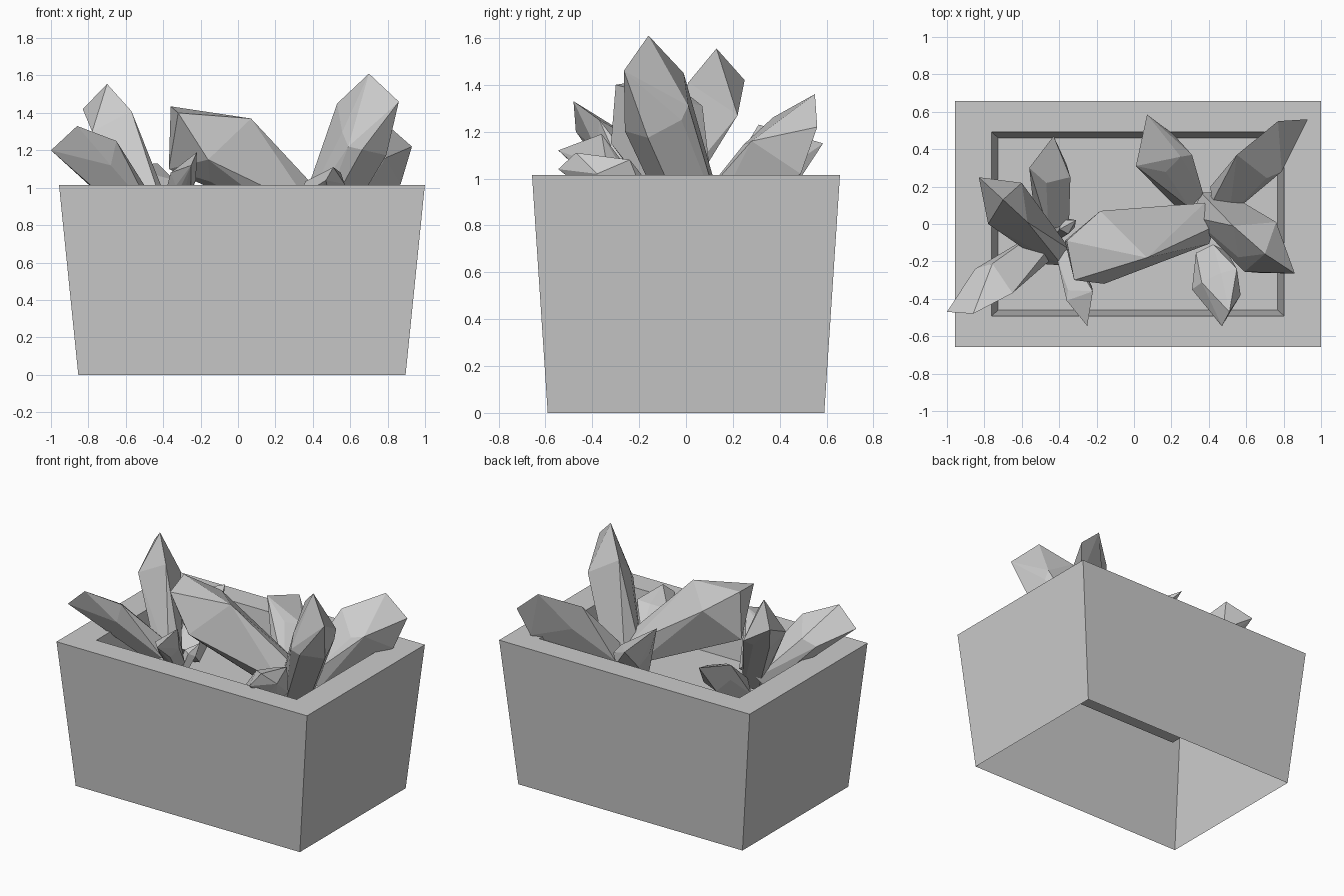
import bpy, bmesh, math
from mathutils import Vector

cube = bpy.data.objects.get("Cube")
if cube:
    bpy.data.objects.remove(cube, do_unlink=True)

stone = bpy.data.materials.new("stone grey")
stone.use_nodes = True
GREY = (0.6, 0.6, 0.6, 1)
stone.diffuse_color = GREY
stone.node_tree.nodes["Principled BSDF"].inputs["Base Color"].default_value = GREY


def finish(name, bm):
    bmesh.ops.recalc_face_normals(bm, faces=bm.faces)
    mesh = bpy.data.meshes.new(name)
    bm.to_mesh(mesh)
    bm.free()
    mesh.materials.append(stone)
    bpy.context.collection.objects.link(bpy.data.objects.new(name, mesh))


def planter():
    """Tapered box, open underneath, with a thick rim and a sunken tray."""
    bm = bmesh.new()
    rings = []
    # half width, half depth, height: foot, rim outside, rim inside, tray floor
    for hx, hy, z in ((0.875, 0.59, 0), (0.978, 0.657, 1.015),
                      (0.782, 0.492, 1.015), (0.747, 0.46, 0.73)):
        rings.append([bm.verts.new((0.021 + sx * hx, sy * hy, z))
                      for sx, sy in ((-1, -1), (1, -1), (1, 1), (-1, 1))])
    for low, high in zip(rings, rings[1:]):
        for i in range(4):
            j = (i + 1) % 4
            bm.faces.new((low[i], low[j], high[j], high[i]))
    bm.faces.new(rings[-1])
    finish("planter_box", bm)


def crystal(name, base, r0, shoulder, r1, *corners):
    """Cut stone: a five-sided shaft, widened by shoulder corners and tips."""
    base, shoulder = Vector(base), Vector(shoulder)
    turn = (shoulder - base).to_track_quat('Z', 'Y')
    bm = bmesh.new()
    for centre, r in ((base, r0), (shoulder, r1)):
        for i in range(5):
            a = math.tau * i / 5
            bm.verts.new(centre + turn @ Vector((r * math.cos(a), r * math.sin(a), 0)))
    for corner in corners:
        bm.verts.new(corner)
    hull = bmesh.ops.convex_hull(bm, input=bm.verts)
    loose = {v for v in hull["geom_interior"] if isinstance(v, bmesh.types.BMVert)}
    bmesh.ops.delete(bm, geom=list(loose), context='VERTS')
    bmesh.ops.dissolve_limit(bm, angle_limit=math.radians(4),
                             verts=bm.verts, edges=bm.edges)
    finish(name, bm)


planter()
# Tall crystals
crystal("tall_left_crystal", (0.41, 0.08, 0.76), 0.12, (0.68, -0.13, 1.25), 0.14,
        (0.7, -0.16, 1.61), (0.86, -0.265, 1.46), (0.53, -0.01, 1.45),
        (0.76, 0.01, 1.31), (0.59, -0.255, 1.22))
crystal("tall_right_crystal", (-0.41, -0.16, 0.8), 0.08, (-0.68, 0.11, 1.28), 0.09,
        (-0.7, 0.13, 1.555), (-0.83, 0.25, 1.42), (-0.57, 0.01, 1.41),
        (-0.6, 0.22, 1.27), (-0.78, 0, 1.3))
# Large leaning crystals
crystal("centre_crystal", (0.37, 0.01, 0.88), 0.12, (-0.1, -0.12, 1.15), 0.14,
        (-0.36, -0.09, 1.435), (-0.32, -0.3, 1.4), (0.07, -0.18, 1.37),
        (-0.18, 0.07, 1.31), (-0.16, -0.32, 1.15), (-0.37, -0.09, 1.1))
crystal("front_right_crystal", (-0.5, -0.12, 0.85), 0.09, (-0.74, -0.3, 1.12), 0.1,
        (-1, -0.47, 1.2), (-0.86, -0.48, 1.33), (-0.65, -0.37, 1.25),
        (-0.85, -0.24, 1.12), (-0.73, -0.36, 1.06))
crystal("back_left_crystal", (0.48, 0.13, 0.85), 0.1, (0.68, 0.33, 1.1), 0.1,
        (0.93, 0.56, 1.22), (0.77, 0.55, 1.36), (0.55, 0.37, 1.26),
        (0.79, 0.28, 1.16), (0.87, 0.49, 1.02))
# Small crystals
crystal("back_middle_crystal", (0.29, 0.15, 0.8), 0.09, (0.16, 0.35, 1.03), 0.1,
        (0.07, 0.585, 1.15), (0.01, 0.31, 1.23), (0.21, 0.48, 0.99), (0.31, 0.37, 1))
crystal("back_right_crystal", (-0.43, 0.03, 0.8), 0.1, (-0.44, 0.28, 1), 0.1,
        (-0.43, 0.47, 1.13), (-0.56, 0.3, 1.12), (-0.34, 0.25, 1.04))
crystal("front_middle_crystal", (-0.36, -0.18, 0.85), 0.06, (-0.29, -0.36, 1.04), 0.07,
        (-0.25, -0.545, 1.12), (-0.22, -0.36, 1.19), (-0.36, -0.41, 1.08))
crystal("front_left_crystal", (0.41, -0.17, 0.85), 0.09, (0.45, -0.33, 0.99), 0.1,
        (0.47, -0.545, 1.04), (0.51, -0.47, 1.11), (0.55, -0.24, 1.08),
        (0.57, -0.38, 1.02), (0.31, -0.35, 0.94))
crystal("tiny_crystal", (-0.4, -0.05, 0.72), 0.03, (-0.36, -0.01, 0.85), 0.045,
        (-0.31, 0.02, 0.92))
